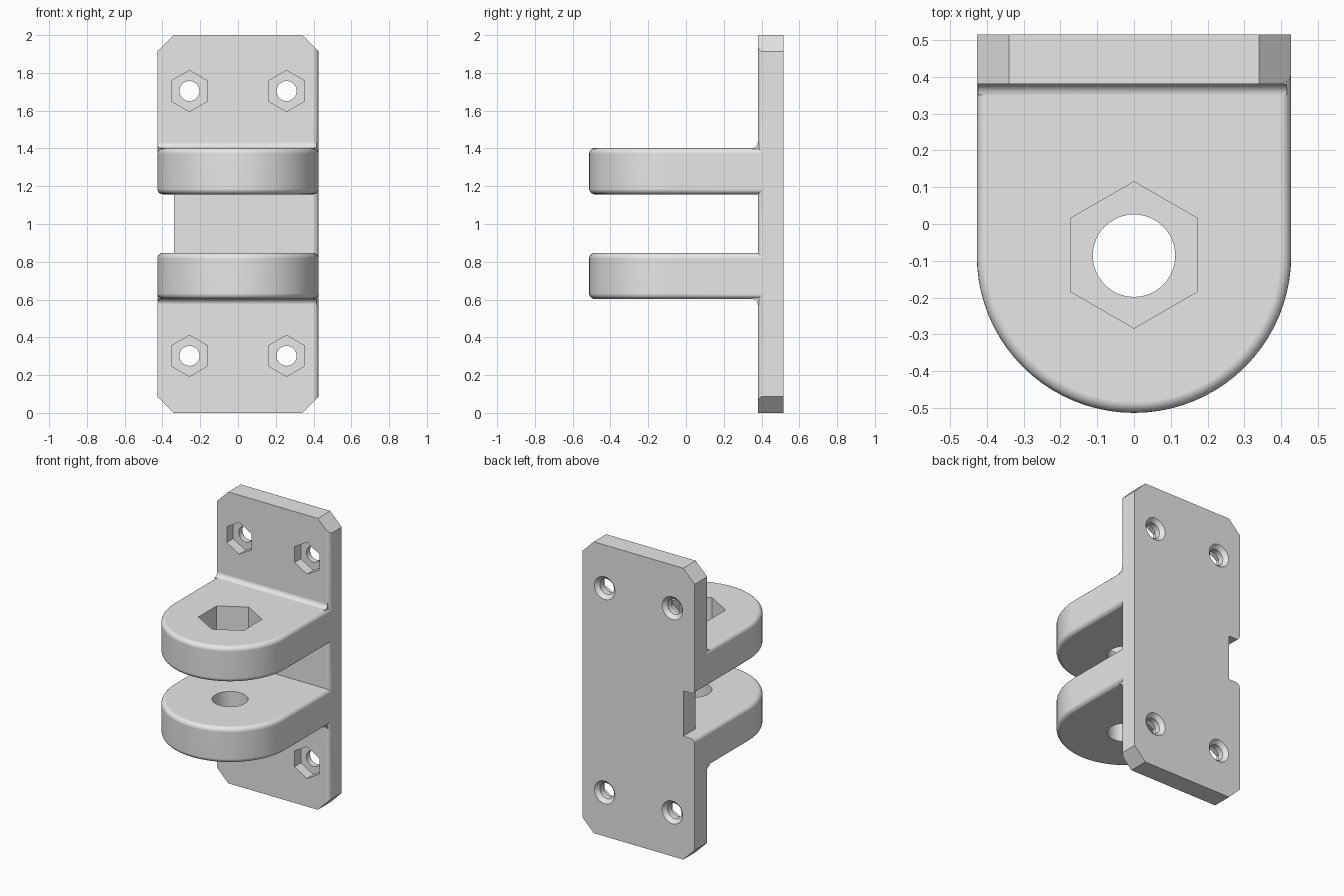
import bpy, bmesh
from math import sin, cos, pi

if "Cube" in bpy.data.objects:
    bpy.data.objects.remove(bpy.data.objects["Cube"], do_unlink=True)

# Main dimensions
W = 0.427                      # half width
FRONT, BACK = 0.38, 0.515      # plate faces
NOSE = -0.086                  # lug pivot
CH = 0.087                     # plate corner chamfer
R = 0.03                       # edge rounding
LUGS = [(0.603, 0.847), (1.157, 1.402)]

grey = bpy.data.materials.new("light_grey")
grey.use_nodes = True
grey.diffuse_color = (0.8, 0.8, 0.8, 1)
grey.node_tree.nodes["Principled BSDF"].inputs["Base Color"].default_value = (0.8, 0.8, 0.8, 1)


def ring(cu, cv, r, n, phase=0.0):
    return [(cu + r * cos(phase + 2 * pi * i / n), cv + r * sin(phase + 2 * pi * i / n))
            for i in range(n)]


def prism(name, points, axis, a, b, end_points=None, rounded=None):
    """Extrude a profile along an axis; optionally round the edges picked by a rule."""
    place = {"x": lambda u, v, w: (w, u, v),
             "y": lambda u, v, w: (u, w, v),
             "z": lambda u, v, w: (u, v, w)}[axis]
    bm = bmesh.new()
    low = [bm.verts.new(place(u, v, a)) for u, v in points]
    high = [bm.verts.new(place(u, v, b)) for u, v in end_points or points]
    bm.faces.new(low)
    bm.faces.new(high)
    n = len(points)
    for i in range(n):
        j = (i + 1) % n
        bm.faces.new((low[i], low[j], high[j], high[i]))
    bmesh.ops.recalc_face_normals(bm, faces=bm.faces[:])
    if rounded:
        edges = [e for e in bm.edges if rounded(e.verts[0].co, e.verts[1].co)]
        bmesh.ops.bevel(bm, geom=edges, offset=R, segments=5, profile=0.5,
                        affect="EDGES", clamp_overlap=True)
    mesh = bpy.data.meshes.new(name)
    bm.to_mesh(mesh)
    bm.free()
    mesh.materials.append(grey)
    obj = bpy.data.objects.new(name, mesh)
    bpy.context.collection.objects.link(obj)
    return obj


def combine(target, other, operation):
    mod = target.modifiers.new("join", "BOOLEAN")
    mod.operation, mod.solver, mod.object = operation, "EXACT", other
    bpy.context.view_layer.objects.active = target
    bpy.ops.object.modifier_apply(modifier=mod.name)
    bpy.data.objects.remove(other, do_unlink=True)


# Mounting plate with chamfered corners and one rounded front edge
outline = [(-W + CH, 0), (W - CH, 0), (W, CH), (W, 2 - CH),
           (W - CH, 2), (-W + CH, 2), (-W, 2 - CH), (-W, CH)]
bracket = prism("clevis_bracket", outline, "y", FRONT, BACK, rounded=lambda p, q:
                min(p.x, q.x) > W - 0.001 and max(p.y, q.y) < FRONT + 0.001)

# Notch in one side of the plate, between the lugs
notch_low, notch_high = LUGS[0][1] - R, LUGS[1][0] + R
combine(bracket, prism("notch", [(-1, notch_low), (-W + CH, notch_low),
                                 (-W + CH, notch_high), (-1, notch_high)], "y", 0, 1), "DIFFERENCE")

# Two round-nosed lugs with softened rims
nose = [(W * cos(pi + pi * i / 40), NOSE + W * sin(pi + pi * i / 40)) for i in range(41)]
for low, high in LUGS:
    lug = prism("lug", [(-W, BACK)] + nose + [(W, BACK)], "z", low, high, rounded=lambda p, q:
                abs(p.z - q.z) < 0.001 and min(p.y, q.y) < BACK - 0.001)
    combine(bracket, lug, "UNION")

# Concave fillets where the outer lug faces meet the plate
for z, s in ((LUGS[0][0], -1), (LUGS[1][1], 1)):
    curve = [(FRONT - R + R * sin(t * pi / 12), z + s * (R - R * cos(t * pi / 12)))
             for t in range(7)]
    section = curve + [(FRONT + R, z + s * R), (FRONT + R, z - s * R), (FRONT - R, z - s * R)]
    combine(bracket, prism("fillet", section, "x", -W + 0.004, W - 0.012), "UNION")

# Pivot bore through both lugs, with a hexagonal nut pocket in the upper one
combine(bracket, prism("bore", ring(0, NOSE, 0.112, 48), "z", 0.4, 1.6), "DIFFERENCE")
combine(bracket, prism("nut_pocket", ring(0, NOSE + 0.002, 0.199, 6, pi / 2), "z",
                       LUGS[1][1] - 0.165, 1.6), "DIFFERENCE")

# Four screw holes: hexagonal pocket in front, countersink behind
for x in (-0.257, 0.257):
    for z in (0.302, 1.704):
        combine(bracket, prism("screw_hole", ring(x, z, 0.053, 32), "y", 0.3, 0.6), "DIFFERENCE")
        combine(bracket, prism("hex_pocket", ring(x, z, 0.109, 6, pi / 2), "y",
                               0.3, FRONT + 0.07), "DIFFERENCE")
        combine(bracket, prism("countersink", ring(x, z, 0.053, 32), "y", BACK - 0.025,
                               BACK + 0.025, ring(x, z, 0.103, 32)), "DIFFERENCE")

# Smooth shading on the rounded edges only
bpy.ops.object.select_all(action="DESELECT")
bracket.select_set(True)
bpy.context.view_layer.objects.active = bracket
bpy.ops.object.shade_smooth_by_angle(angle=pi / 6)
weighted = bracket.modifiers.new("even_normals", "WEIGHTED_NORMAL")
weighted.keep_sharp = True
